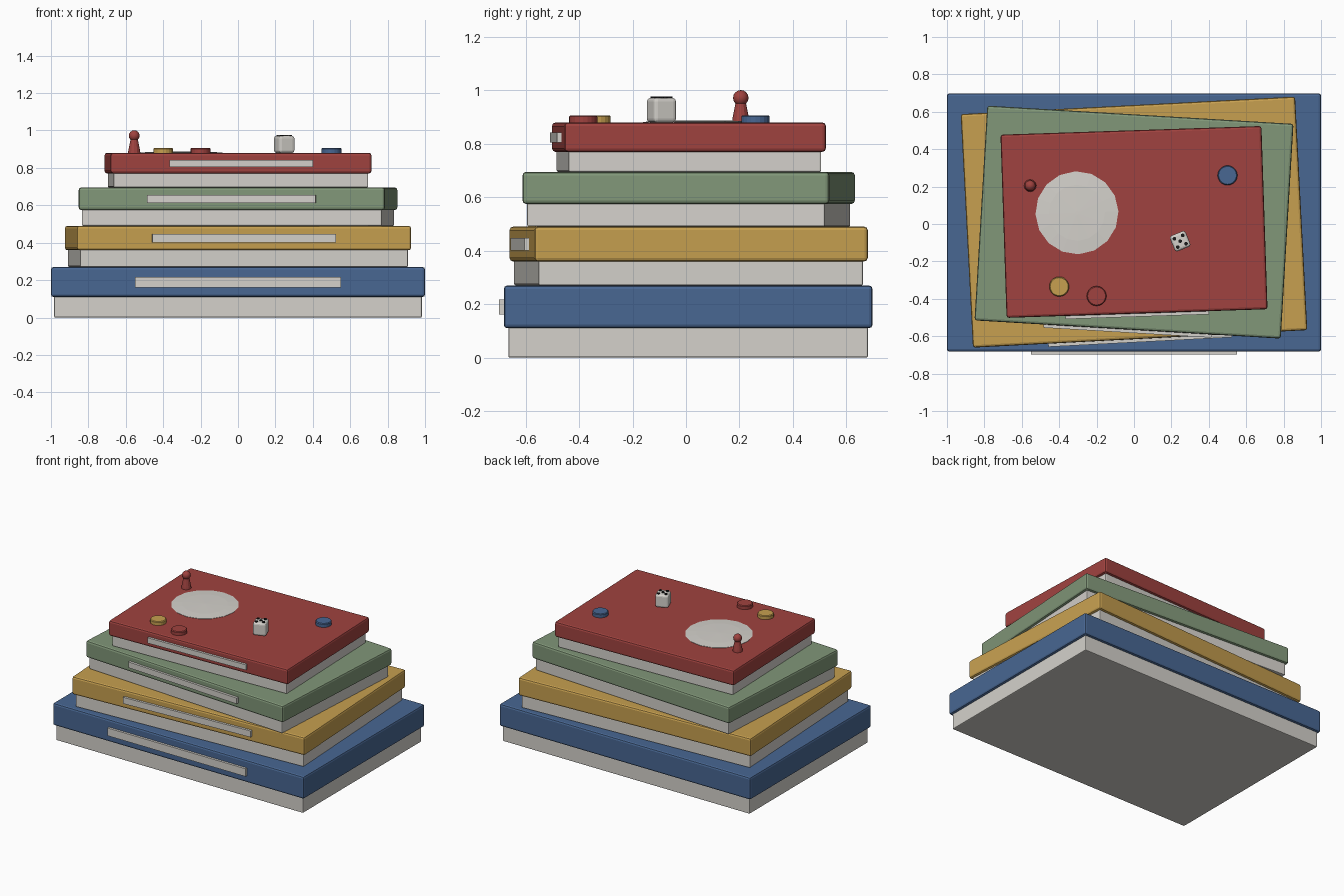
import bpy, math
from mathutils import Vector, Matrix

if "Cube" in bpy.data.objects:
    bpy.data.objects.remove(bpy.data.objects["Cube"])


def material(name, rgb):
    m = bpy.data.materials.new(name)
    m.diffuse_color = (*rgb, 1)
    m.use_nodes = True
    m.node_tree.nodes["Principled BSDF"].inputs["Base Color"].default_value = m.diffuse_color
    return m


BLUE = material("blue", (0.065, 0.135, 0.29))
GOLD = material("gold", (0.57, 0.35, 0.08))
GREEN = material("green", (0.22, 0.31, 0.19))
RED = material("red", (0.35, 0.055, 0.05))
CARD = material("card", (0.66, 0.64, 0.60))
BLACK = material("black", (0.01, 0.01, 0.01))


def finish(ob, name, mat, bevel=0, segments=2):
    ob.name = name
    ob.data.materials.append(mat)
    if bevel:
        mod = ob.modifiers.new("bevel", 'BEVEL')
        mod.width = bevel
        mod.segments = segments
    return ob


def block(name, loc, size, angle, mat, bevel=0, segments=2):
    bpy.ops.mesh.primitive_cube_add(size=1, location=loc, rotation=(0, 0, angle))
    ob = bpy.context.object
    ob.data.transform(Matrix.Diagonal((*size, 1)))
    return finish(ob, name, mat, bevel, segments)


def lathe(name, loc, profile, sides, mat, smooth=True):
    """Spin (radius, height) points about z; the end rings are capped."""
    verts = [(r * math.cos(2 * math.pi * i / sides), r * math.sin(2 * math.pi * i / sides), z)
             for r, z in profile for i in range(sides)]
    faces = [(k * sides + i, k * sides + (i + 1) % sides,
              (k + 1) * sides + (i + 1) % sides, (k + 1) * sides + i)
             for k in range(len(profile) - 1) for i in range(sides)]
    faces.append(tuple(reversed(range(sides))))
    faces.append(tuple(range((len(profile) - 1) * sides, len(profile) * sides)))
    me = bpy.data.meshes.new(name)
    me.from_pydata(verts, [], faces)
    ob = bpy.data.objects.new(name, me)
    bpy.context.collection.objects.link(ob)
    ob.location = loc
    return finish(ob, name, mat)


# stacked boxes: name, material, width, depth, bottom, lid bottom, lid top, turn, y centre
boxes = [
    ("bottom", BLUE, 2.0, 1.38, 0.0, 0.11, 0.27, 0, 0.008),
    ("second", GOLD, 1.79, 1.25, 0.27, 0.36, 0.49, 3, 0.01),
    ("third", GREEN, 1.64, 1.15, 0.49, 0.575, 0.695, -3.4, 0.01),
    ("top", RED, 1.396, 0.98, 0.695, 0.77, 0.88, 1.9, 0.011),
]
for name, mat, w, d, z0, z1, z2, turn, yc in boxes:
    a = math.radians(turn)
    lid_z = (z1 + z2) / 2
    block(name + "_tray", (0, yc, (z0 + z1 + 0.02) / 2), (w - 0.034, d - 0.034, z1 - z0 + 0.02),
          a, CARD, 0.006)
    block(name + "_lid", (0, yc, lid_z), (w, d, z2 - z1), a, mat, 0.013)
    # spine label on the front edge of the lid
    front = Matrix.Rotation(a, 3, 'Z') @ Vector((0, -d / 2 - 0.002, 0))
    block(name + "_label", (front.x, yc + front.y, lid_z - 0.001),
          (0.55 * w, 0.03, 0.35 * (z2 - z1)), a, CARD)

TOP = 0.88

# round picture on the top lid
disc = lathe("cover_disc", (-0.305, 0.06, TOP - 0.002),
             [(0.222, 0), (0.222, 0.004), (0.15, 0.008), (0.01, 0.01)], 16, CARD)
disc.rotation_euler.z = math.radians(2)

# counters
for name, x, y, mat in (("gold_counter", -0.40, -0.335, GOLD),
                        ("red_counter", -0.20, -0.385, RED),
                        ("blue_counter", 0.50, 0.26, BLUE)):
    lathe(name, (x, y, TOP), [(0.053, 0), (0.053, 0.022), (0.048, 0.027)], 20, mat)

# playing pawn
px, py = -0.555, 0.205
lathe("pawn_body", (px, py, TOP), [(0.033, 0), (0.031, 0.015), (0.018, 0.08)], 12, RED)
bpy.ops.mesh.primitive_uv_sphere_add(segments=12, ring_count=8, radius=0.029,
                                     location=(px, py, TOP + 0.092))
finish(bpy.context.object, "pawn_head", RED)
bpy.ops.object.shade_smooth_by_angle()

# die with five pips
dx, dy, turn = 0.247, -0.092, math.radians(22)
block("die", (dx, dy, TOP + 0.046), (0.09, 0.09, 0.092), turn, CARD, 0.014, 3)
for i, (u, v) in enumerate([(0, 0), (1, 1), (-1, 1), (1, -1), (-1, -1)]):
    off = Matrix.Rotation(turn, 3, 'Z') @ Vector((u * 0.024, v * 0.024, 0))
    lathe(f"die_pip_{i + 1}", (dx + off.x, dy + off.y, TOP + 0.088),
          [(0.01, 0), (0.01, 0.009)], 10, BLACK)
